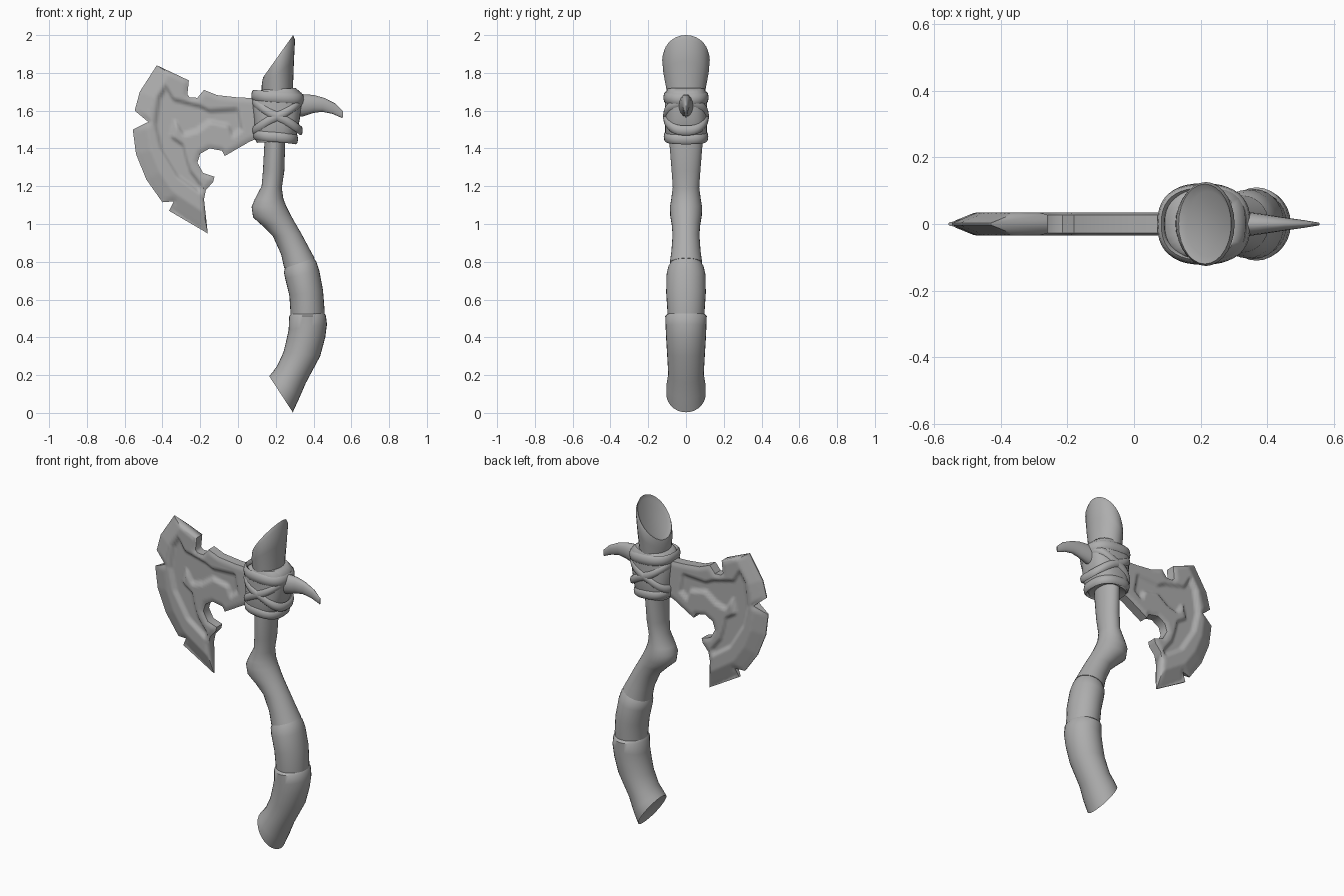
import bpy, bmesh, math
from mathutils import Vector
from mathutils.geometry import delaunay_2d_cdt, intersect_point_line

if "Cube" in bpy.data.objects:
    bpy.data.objects.remove(bpy.data.objects["Cube"])

grey = bpy.data.materials.new("stone grey")
grey.diffuse_color = (0.42, 0.42, 0.42, 1)
grey.use_nodes = True
grey.node_tree.nodes["Principled BSDF"].inputs["Base Color"].default_value = grey.diffuse_color


def finish(bm, name, angle=45):
    bmesh.ops.recalc_face_normals(bm, faces=bm.faces[:])
    me = bpy.data.meshes.new(name)
    bm.to_mesh(me)
    bm.free()
    me.materials.append(grey)
    me.polygons.foreach_set("use_smooth", [True] * len(me.polygons))
    me.set_sharp_from_angle(angle=math.radians(angle))
    ob = bpy.data.objects.new(name, me)
    bpy.context.collection.objects.link(ob)
    return ob


def loft(name, rings, sides=28, power=1.0, dish=0.0):
    """Skin elliptical rings given as (x, z of one side, x, z of other side, half depth)."""
    bm = bmesh.new()
    loops = []
    for x0, z0, x1, z1, ry in rings:
        loop = []
        for i in range(sides):
            a = 2 * math.pi * i / sides
            c, s = [math.copysign(abs(t) ** power, t) for t in (math.cos(a), math.sin(a))]
            t = (1 - c) / 2
            loop.append(bm.verts.new((x0 + (x1 - x0) * t, ry * s, z0 + (z1 - z0) * t)))
        loops.append(loop)
    for a, b in zip(loops, loops[1:]):
        for i in range(sides):
            j = (i + 1) % sides
            bm.faces.new((a[i], a[j], b[j], b[i]))
    caps = [bm.faces.new(loops[0]), bm.faces.new(loops[-1])]
    bmesh.ops.recalc_face_normals(bm, faces=bm.faces[:])
    if dish:
        bmesh.ops.inset_region(bm, faces=[caps[1]], thickness=0.022, depth=-dish)
    return finish(bm, name)


def strap(name, centre, rx, ry, rise, half_w, half_t, phase=0.0):
    """Flat closed band wrapped round the head at a slant."""
    bm = bmesh.new()
    n, m = 40, 8
    loops = []
    for i in range(n):
        a = 2 * math.pi * i / n
        c, s = [math.copysign(abs(t) ** 0.8, t) for t in (math.cos(a), math.sin(a))]
        z = centre[1] + rise * math.cos(a + phase)
        loop = []
        for k in range(m):
            b = 2 * math.pi * k / m
            o = half_t * math.cos(b)
            loop.append(bm.verts.new((centre[0] + (rx + o) * c, (ry + o) * s, z + half_w * math.sin(b))))
        loops.append(loop)
    for i in range(n):
        for k in range(m):
            p, q = loops[i], loops[(i + 1) % n]
            bm.faces.new((p[k], q[k], q[(k + 1) % m], p[(k + 1) % m]))
    return finish(bm, name, 60)


# Handle: knobbly bone shaft with a flared, thicker grip
loft("handle", [
    (.14, 1.60, .25, 1.60, .085), (.14, 1.43, .25, 1.43, .088), (.132, 1.28, .245, 1.28, .076),
    (.125, 1.20, .232, 1.19, .070), (.088, 1.13, .24, 1.135, .078), (.072, 1.09, .255, 1.095, .085),
    (.08, 1.035, .275, 1.055, .084), (.13, .99, .30, 1.01, .076), (.185, .935, .335, .95, .071),
    (.228, .84, .375, .875, .077), (.245, .765, .405, .82, .086)])
loft("grip_upper", [
    (.25, .77, .398, .825, .080), (.243, .745, .415, .80, .094), (.25, .71, .43, .755, .103),
    (.272, .62, .45, .65, .105), (.278, .53, .459, .535, .098), (.28, .48, .455, .48, .095)])
loft("grip_lower", [
    (.28, .525, .455, .53, .094), (.271, .51, .465, .515, .110), (.268, .44, .471, .47, .108),
    (.255, .38, .462, .40, .105), (.24, .32, .435, .30, .100), (.208, .25, .36, .16, .094),
    (.183, .215, .323, .075, .104), (.165, .195, .29, .003, .104)], dish=0.012)

# Top bone stub, cut at a slant with a dished face
loft("top_stub", [
    (.14, 1.58, .285, 1.58, .095), (.124, 1.70, .291, 1.72, .103),
    (.126, 1.74, .296, 1.86, .120), (.130, 1.765, .302, 1.975, .126),
    (.134, 1.778, .292, 2.0, .120)], dish=0.012)

# Rear horn
loft("rear_horn", [
    (.25, 1.69, .25, 1.56, .05), (.345, 1.687, .345, 1.57, .036), (.40, 1.683, .40, 1.588, .028),
    (.455, 1.668, .445, 1.594, .020), (.515, 1.638, .50, 1.583, .012), (.557, 1.597, .554, 1.56, .004)], sides=16)

# Leather wrap round the head, with crossing straps
loft("head_wrap", [
    (.14, 1.445, .25, 1.45, .075), (.10, 1.43, .285, 1.44, .098), (.085, 1.46, .312, 1.475, .110),
    (.085, 1.55, .328, 1.56, .112), (.075, 1.64, .34, 1.65, .112), (.088, 1.685, .335, 1.695, .110),
    (.125, 1.71, .305, 1.72, .098)], power=0.75)
strap("strap_low", (.198, 1.462), .108, .106, .012, .028, .012, math.pi)
strap("strap_high", (.21, 1.67), .128, .108, .010, .030, .012, math.pi)
strap("strap_rising", (.208, 1.57), .123, .110, .075, .026, .012, math.pi)
strap("strap_falling", (.208, 1.57), .123, .110, .075, .026, .012)

# Blade: chipped outline, sharpened front arc, recessed panel on both sides
outline = [Vector(p) for p in (
    (-.43, 1.84), (-.26, 1.76), (-.268, 1.685), (-.255, 1.67), (-.215, 1.668), (-.18, 1.71), (-.11, 1.682),
    (0, 1.67), (.12, 1.665), (.12, 1.46), (.06, 1.435), (-.07, 1.36), (-.085, 1.388), (-.15, 1.40),
    (-.20, 1.372), (-.215, 1.325), (-.185, 1.27), (-.125, 1.25), (-.132, 1.222), (-.17, 1.18),
    (-.18, 1.13), (-.16, .95), (-.365, 1.07), (-.34, 1.12), (-.40, 1.115), (-.485, 1.235),
    (-.54, 1.37), (-.557, 1.50), (-.475, 1.54), (-.547, 1.60), (-.52, 1.70))]
edge_arc = [Vector(p) for p in (
    (-.43, 1.84), (-.52, 1.70), (-.547, 1.60), (-.557, 1.50), (-.54, 1.37),
    (-.485, 1.235), (-.40, 1.11), (-.16, .95))]
panel = [Vector(p) for p in (
    (-.38, 1.73), (-.34, 1.66), (-.20, 1.625), (-.15, 1.60), (0, 1.61), (.02, 1.50), (-.03, 1.46),
    (-.05, 1.52), (-.15, 1.54), (-.22, 1.49), (-.29, 1.47), (-.33, 1.54), (-.35, 1.46), (-.29, 1.42),
    (-.27, 1.34), (-.25, 1.28), (-.19, 1.20), (-.20, 1.165), (-.32, 1.25), (-.41, 1.40),
    (-.44, 1.53), (-.42, 1.67))]


def distance(p, pts, closed):
    best = 9
    for i in range(len(pts) - (0 if closed else 1)):
        a, b = pts[i], pts[(i + 1) % len(pts)]
        q, t = intersect_point_line(p, a, b)
        best = min(best, (p - a.lerp(b, max(0, min(1, t)))).length)
    return best


def inside(p, poly):
    hit = False
    for i, a in enumerate(poly):
        b = poly[i - 1]
        if (a.y > p.y) != (b.y > p.y) and p.x < (b.x - a.x) * (p.y - a.y) / (b.y - a.y) + a.x:
            hit = not hit
    return hit


def half_thickness(p):
    h = min(.035, .003 + .40 * distance(p, edge_arc, False))
    rim = min(1, distance(p, outline, True) / .02)
    h *= .78 + .22 * rim                        # softened outer rim
    d = distance(p, panel, True) * (1 if inside(p, panel) else -1)
    t = max(0, min(1, (d + .010) / .024))
    return max(.003, h - .017 * t * t * (3 - 2 * t))


step = .0125
points = list(outline)
for i in range(58):
    for j in range(75):
        p = Vector((-.57 + i * step, .94 + j * step))
        if inside(p, outline) and distance(p, outline, True) > .006:
            points.append(p)
n = len(outline)
verts, _, tris, *_ = delaunay_2d_cdt(points, [(i, (i + 1) % n) for i in range(n)], [], 0, 1e-5)
tris = [t for t in tris if inside(sum((verts[i] for i in t), Vector((0, 0))) / 3, outline)]
bm = bmesh.new()
front, back = [], []
for v in verts:
    h = half_thickness(v)
    front.append(bm.verts.new((v.x, -h, v.y)))
    back.append(bm.verts.new((v.x, h, v.y)))
twin = dict(zip(front, back))
for t in tris:
    bm.faces.new([front[i] for i in t])
rim_edges = [e for e in bm.edges if e.is_boundary]
for t in tris:
    bm.faces.new([back[i] for i in reversed(t)])
for e in rim_edges:
    a, b = e.verts
    bm.faces.new((a, b, twin[b], twin[a]))
finish(bm, "axe_blade", 50)
